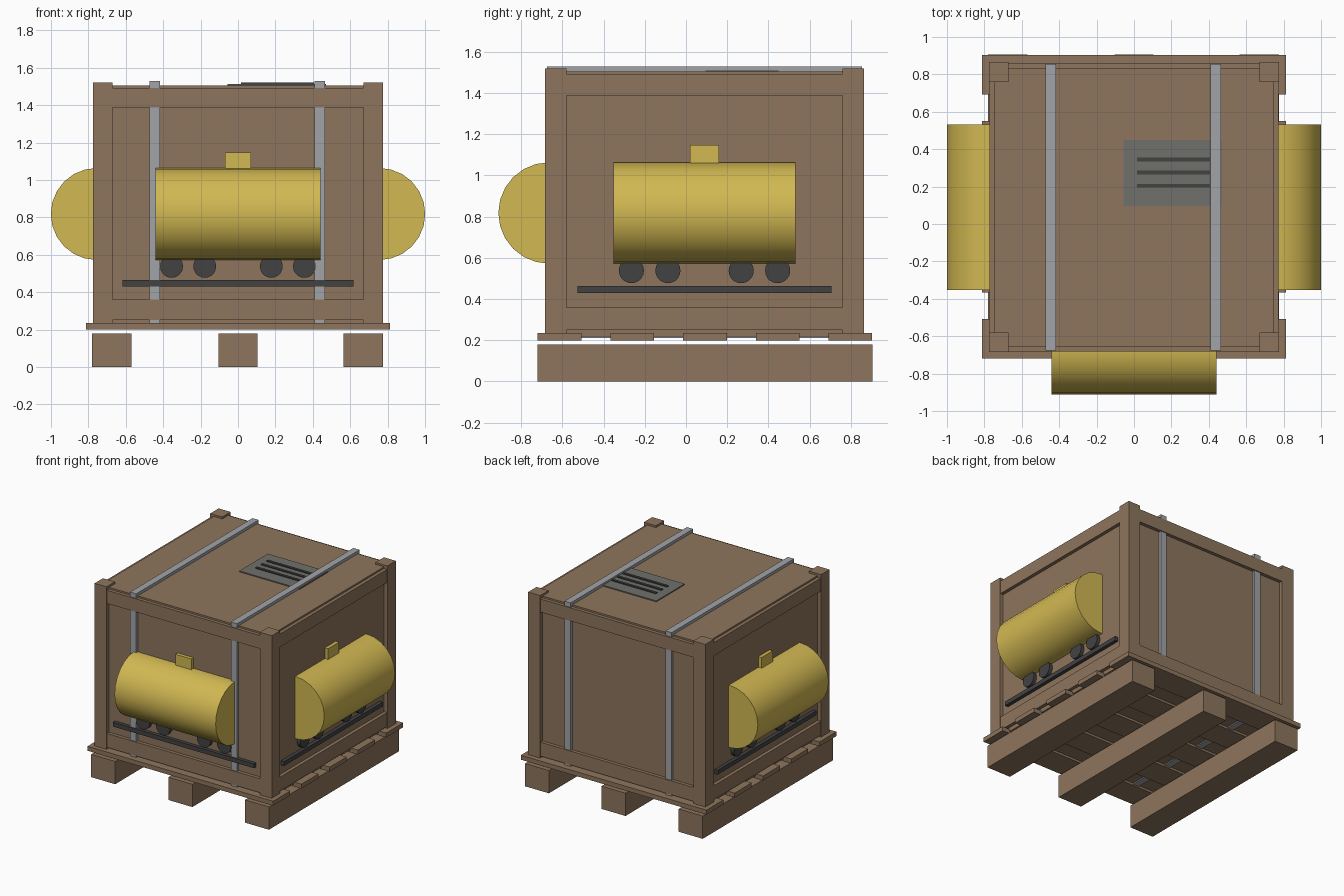
import bpy
from math import radians
from mathutils import Matrix, Vector

if "Cube" in bpy.data.objects:
    bpy.data.objects.remove(bpy.data.objects["Cube"], do_unlink=True)


def material(name, rgb):
    m = bpy.data.materials.new(name)
    m.use_nodes = True
    color = (*rgb, 1.0)
    m.diffuse_color = color
    bsdf = m.node_tree.nodes["Principled BSDF"]
    bsdf.inputs["Base Color"].default_value = color
    bsdf.inputs["Roughness"].default_value = 0.8
    return m


WOOD = material("wood_brown", (0.27, 0.178, 0.108))
YELLOW = material("tank_yellow", (0.64, 0.48, 0.085))
DARK = material("dark_grey", (0.055, 0.055, 0.056))
STEEL = material("strap_grey", (0.36, 0.37, 0.39))
PLATE = material("plate_grey", (0.16, 0.16, 0.15))

CY = 0.09      # crate centre in y
OUT = 0.775    # half width over the frame
WALL = 0.745   # half width over the recessed panels
POST = 0.105   # post and rail width


def box(name, x, y, z, mat, turn=None):
    """Box from ranges; with a turn, ranges are crate-centred and rotated about z."""
    bpy.ops.mesh.primitive_cube_add(size=1)
    ob = bpy.context.object
    ob.name = name
    size = Matrix.Diagonal((x[1] - x[0], y[1] - y[0], z[1] - z[0], 1))
    mid = Vector(((x[0] + x[1]) / 2, (y[0] + y[1]) / 2, (z[0] + z[1]) / 2))
    place(ob, Matrix.Translation(mid) @ size, mat, turn)
    return ob


def place(ob, matrix, mat, turn):
    if turn is not None:
        matrix = (Matrix.Translation((0, CY, 0))
                  @ Matrix.Rotation(radians(turn), 4, 'Z') @ matrix)
    ob.data.transform(matrix)
    ob.data.materials.append(mat)


def cylinder(name, radius, depth, sides, matrix, mat, turn):
    bpy.ops.mesh.primitive_cylinder_add(radius=radius, depth=depth, vertices=sides)
    ob = bpy.context.object
    ob.name = name
    place(ob, matrix, mat, turn)
    bpy.ops.object.shade_smooth_by_angle(angle=radians(35))
    return ob


# Pallet: three runners and five deck planks
for i, x in enumerate((-0.675, 0, 0.67)):
    box(f"pallet_runner_{i}", (x - 0.105, x + 0.105), (-0.72, 0.905), (0, 0.18), WOOD)
for i in range(5):
    y = -0.72 + 0.353 * i
    box(f"deck_plank_{i}", (-0.812, 0.812), (y, y + 0.212), (0.2, 0.235), WOOD)

# Crate body with recessed panels
box("crate_body", (-WALL, WALL), (-WALL, WALL), (0.218, 1.505), WOOD, 0)

# Corner posts
for sx in (-1, 1):
    for sy in (-1, 1):
        c = OUT - POST / 2
        h = POST / 2
        box("corner_post", (sx * c - h, sx * c + h), (sy * c - h, sy * c + h),
            (0.235, 1.52), WOOD, 0)

# Top and bottom rails on all four sides
inner = OUT - POST
for side, turn in (("front", 0), ("left", 90), ("back", 180), ("right", 270)):
    for level, z in (("bottom", (0.25, 0.36)), ("top", (1.388, 1.492))):
        box(f"{side}_{level}_rail", (-inner, inner), (-OUT + 0.003, -WALL + 0.01),
            z, WOOD, turn)

# Metal straps wrapped around the crate
for i, x in enumerate((-0.445, 0.437)):
    span = (x - 0.027, x + 0.027)
    reach = WALL + 0.02
    box(f"strap_{i}_top", span, (-reach, reach), (1.5, 1.528), STEEL, 0)
    box(f"strap_{i}_bottom", span, (-reach, reach), (0.21, 0.225), STEEL, 0)
    for part, s in (("front", -1), ("back", 1)):
        ends = sorted((s * (WALL - 0.01), s * reach))
        box(f"strap_{i}_{part}", span, ends, (0.21, 1.528), STEEL, 0)

# Lid plate with three dark bars
box("lid_plate", (-0.055, 0.47), (0.095, 0.45), (1.505, 1.513), PLATE)
for i, y in enumerate((0.205, 0.275, 0.345)):
    box(f"plate_bar_{i}", (0.015, 0.405), (y - 0.01, y + 0.01), (1.513, 1.521), DARK)

# Tank wagon relief on the front and both sides
for side, turn in (("front", 0), ("left", 90), ("right", -90)):
    lying = Matrix.Translation((0, -0.755, 0.818)) @ Matrix.Rotation(radians(90), 4, 'Y')
    cylinder(f"{side}_tank", 0.246, 0.884, 24, lying, YELLOW, turn)
    box(f"{side}_tank_hatch", (-0.07, 0.07), (-0.773, -0.73), (1.0, 1.147), YELLOW, turn)
    box(f"{side}_track", (-0.617, 0.617), (-0.773, -0.74), (0.43, 0.464), DARK, turn)
    for x in (-0.355, -0.178, 0.178, 0.355):
        facing = (Matrix.Translation((x, -0.755, 0.538))
                  @ Matrix.Rotation(radians(90), 4, 'X'))
        cylinder(f"{side}_wheel", 0.061, 0.035, 20, facing, DARK, turn)
